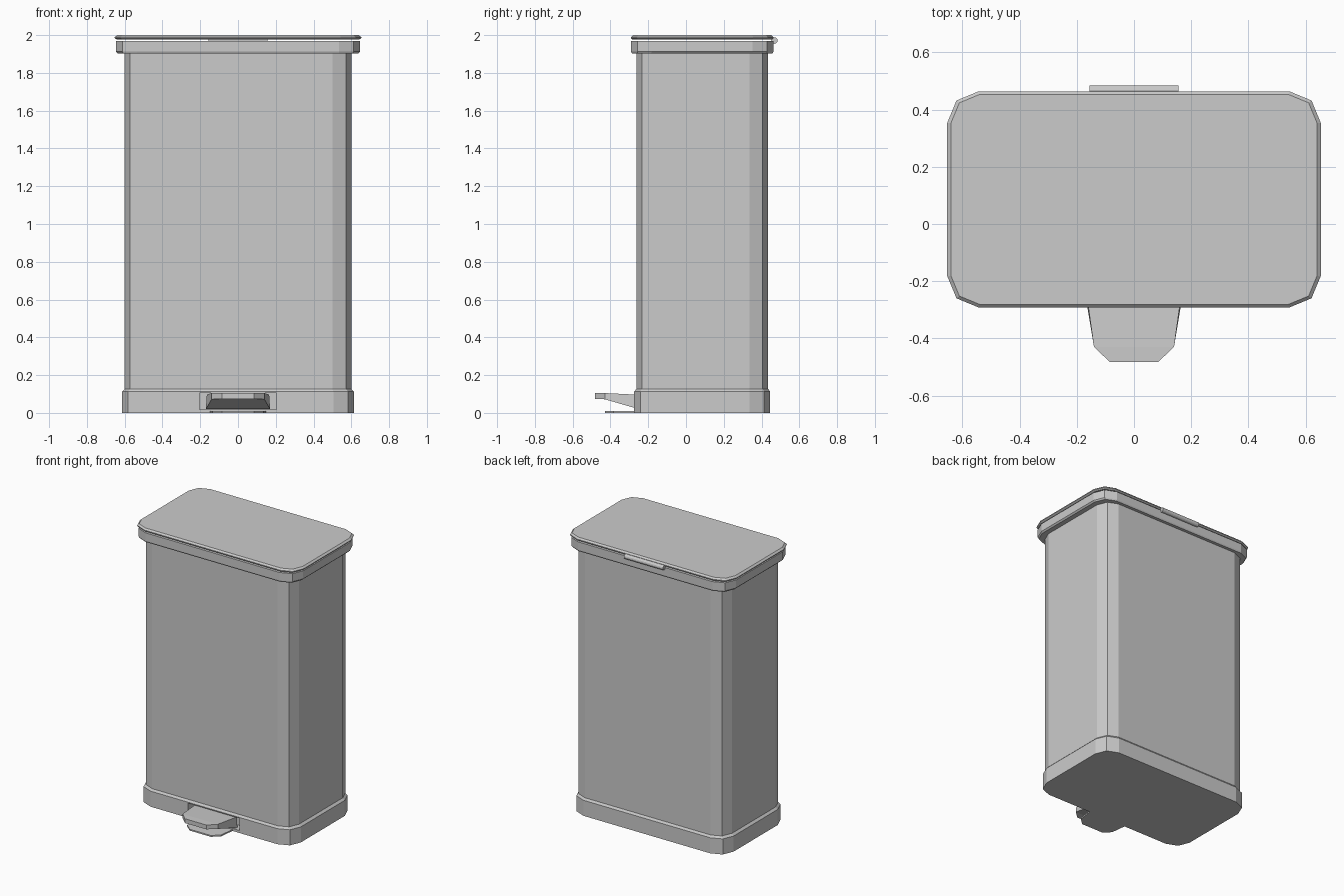
import bpy, bmesh, math

if "Cube" in bpy.data.objects:
    bpy.data.objects.remove(bpy.data.objects["Cube"])

CY = 0.086  # centre line of the bin in y


def new_object(name, bm):
    bmesh.ops.recalc_face_normals(bm, faces=bm.faces)
    mesh = bpy.data.meshes.new(name)
    bm.to_mesh(mesh)
    bm.free()
    obj = bpy.data.objects.new(name, mesh)
    bpy.context.collection.objects.link(obj)
    return obj


def rounded_rect(hx, hy, r):
    """Rectangle outline with two facets on every corner."""
    pts = []
    for i, (sx, sy) in enumerate([(1, 1), (-1, 1), (-1, -1), (1, -1)]):
        for k in range(3):
            a = math.radians(90 * i + 45 * k)
            pts.append((sx * (hx - r) + r * math.cos(a),
                        CY + sy * (hy - r) + r * math.sin(a)))
    return pts


def loft(name, sections, closed=False):
    """Stack rounded rectangles (hx, hy, radius, z); cap ends or close the loop."""
    bm = bmesh.new()
    rings = [[bm.verts.new((x, y, z)) for x, y in rounded_rect(hx, hy, r)]
             for hx, hy, r, z in sections]
    pairs = list(zip(rings, rings[1:]))
    if closed:
        pairs.append((rings[-1], rings[0]))
    else:
        bm.faces.new(rings[0])
        bm.faces.new(rings[-1])
    for a, b in pairs:
        n = len(a)
        for i in range(n):
            bm.faces.new((a[i], a[(i + 1) % n], b[(i + 1) % n], b[i]))
    return new_object(name, bm)


def slab(name, rows):
    """Symmetric plate from cross-section rows (half bottom, half top, y, z0, z1)."""
    bm = bmesh.new()
    rings = [[bm.verts.new(p) for p in
              ((-wb, y, z0), (wb, y, z0), (wt, y, z1), (-wt, y, z1))]
             for wb, wt, y, z0, z1 in rows]
    for a, b in zip(rings, rings[1:]):
        for i in range(4):
            j = (i + 1) % 4
            bm.faces.new((a[i], a[j], b[j], b[i]))
    bm.faces.new(rings[0])
    bm.faces.new(rings[-1])
    return new_object(name, bm)


# Hollow body: outer wall up, inner wall back down to the floor
loft("bin_body", [(0.60, 0.349, 0.10, 0.05), (0.60, 0.349, 0.10, 1.93),
                  (0.58, 0.329, 0.08, 1.93), (0.58, 0.329, 0.08, 0.08)])

# Base skirt with a sloped upper lip
base = loft("base", [(0.615, 0.360, 0.11, 0.0), (0.615, 0.360, 0.11, 0.112),
                     (0.60, 0.349, 0.10, 0.127)])

# Pedal recess in the base
cutter = slab("recess_cutter", [(0.205, 0.205, -0.35, 0.018, 0.105),
                                (0.205, 0.205, -0.21, 0.018, 0.105)])
cutter.hide_render = True
cutter.hide_set(True)
cut = base.modifiers.new("pedal_recess", 'BOOLEAN')
cut.object = cutter
cut.solver = 'EXACT'

# The body front also opens behind the recess
cut = bpy.data.objects["bin_body"].modifiers.new("pedal_recess", 'BOOLEAN')
cut.object = cutter
cut.solver = 'EXACT'

# Collar around the mouth
loft("rim", [(0.635, 0.371, 0.10, 1.902), (0.645, 0.376, 0.11, 1.912),
             (0.645, 0.376, 0.11, 1.970), (0.58, 0.329, 0.08, 1.970),
             (0.58, 0.329, 0.08, 1.902)], closed=True)

# Lid with a bevelled upper edge, slightly above the rim
loft("lid", [(0.642, 0.370, 0.10, 1.977), (0.653, 0.378, 0.11, 1.984),
             (0.653, 0.378, 0.11, 1.989), (0.640, 0.367, 0.10, 2.0)])

# Hinge barrel at the back
bm = bmesh.new()
bmesh.ops.create_cone(bm, cap_ends=True, segments=12, radius1=0.017,
                      radius2=0.017, depth=0.31)
for v in bm.verts:
    x, y, z = v.co
    v.co = (z, 0.468 + y, 1.971 + x)
new_object("hinge", bm)

# Foot pedal and the floor plate under it
slab("pedal", [(0.085, 0.085, -0.482, 0.074, 0.105),
               (0.14, 0.14, -0.43, 0.072, 0.105),
               (0.17, 0.165, -0.25, 0.02, 0.096)])
slab("floor_plate", [(0.085, 0.085, -0.43, 0.0, 0.01),
                     (0.135, 0.135, -0.385, 0.0, 0.01),
                     (0.15, 0.15, -0.26, 0.0, 0.01)])
